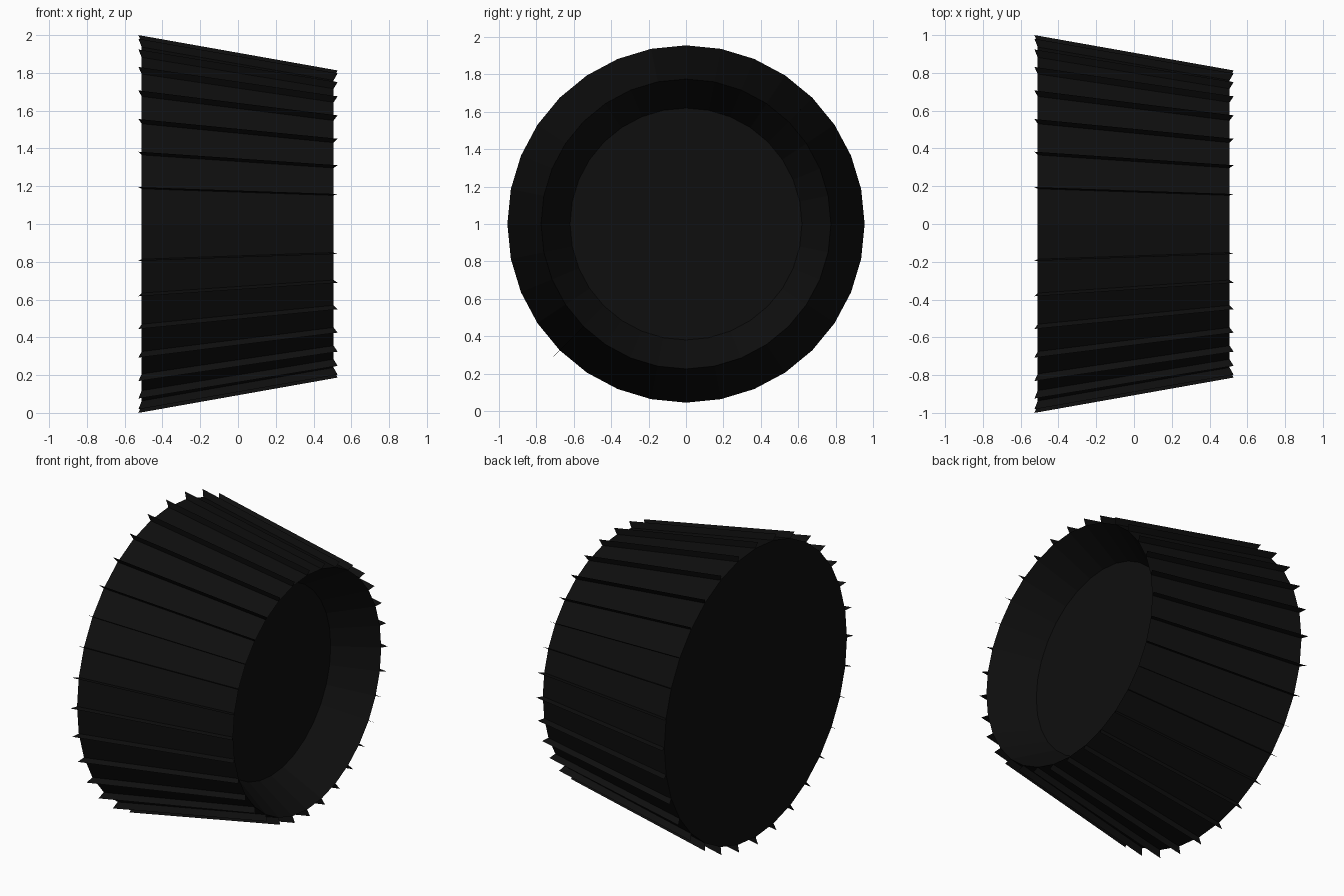
import bpy, bmesh, math

if "Cube" in bpy.data.objects:
    bpy.data.objects.remove(bpy.data.objects["Cube"])

SIDES = 32
CZ = 1.0  # height of the wheel axis

black = bpy.data.materials.new("near_black")
black.diffuse_color = (0.0045, 0.0045, 0.0045, 1)
black.use_nodes = True
black.node_tree.nodes["Principled BSDF"].inputs["Base Color"].default_value = black.diffuse_color


def point(x, r, i):
    a = 2 * math.pi * i / SIDES
    return (x, r * math.sin(a), CZ + r * math.cos(a))


def finish(bm, name):
    me = bpy.data.meshes.new(name)
    bm.to_mesh(me)
    bm.free()
    me.materials.append(black)
    ob = bpy.data.objects.new(name, me)
    bpy.context.collection.objects.link(ob)
    return ob


# Tapered drum: closed wide end, dished narrow end
profile = [(-0.51, 0.955), (0.506, 0.775), (0.245, 0.62)]
bm = bmesh.new()
rings = [[bm.verts.new(point(x, r, i)) for i in range(SIDES)] for x, r in profile]
for a, b in zip(rings, rings[1:]):
    for i in range(SIDES):
        j = (i + 1) % SIDES
        bm.faces.new((a[i], a[j], b[j], b[i]))
bm.faces.new(rings[0])
bm.faces.new(rings[-1])
bmesh.ops.recalc_face_normals(bm, faces=bm.faces[:])
finish(bm, "tapered_drum")

# Paper-thin radial fins along every drum edge
fin = [(-0.51, 0.955), (-0.527, 1.0), (0.527, 0.813), (0.506, 0.775)]
bm = bmesh.new()
for i in range(SIDES):
    bm.faces.new([bm.verts.new(point(x, r, i)) for x, r in fin])
finish(bm, "radial_fins")
